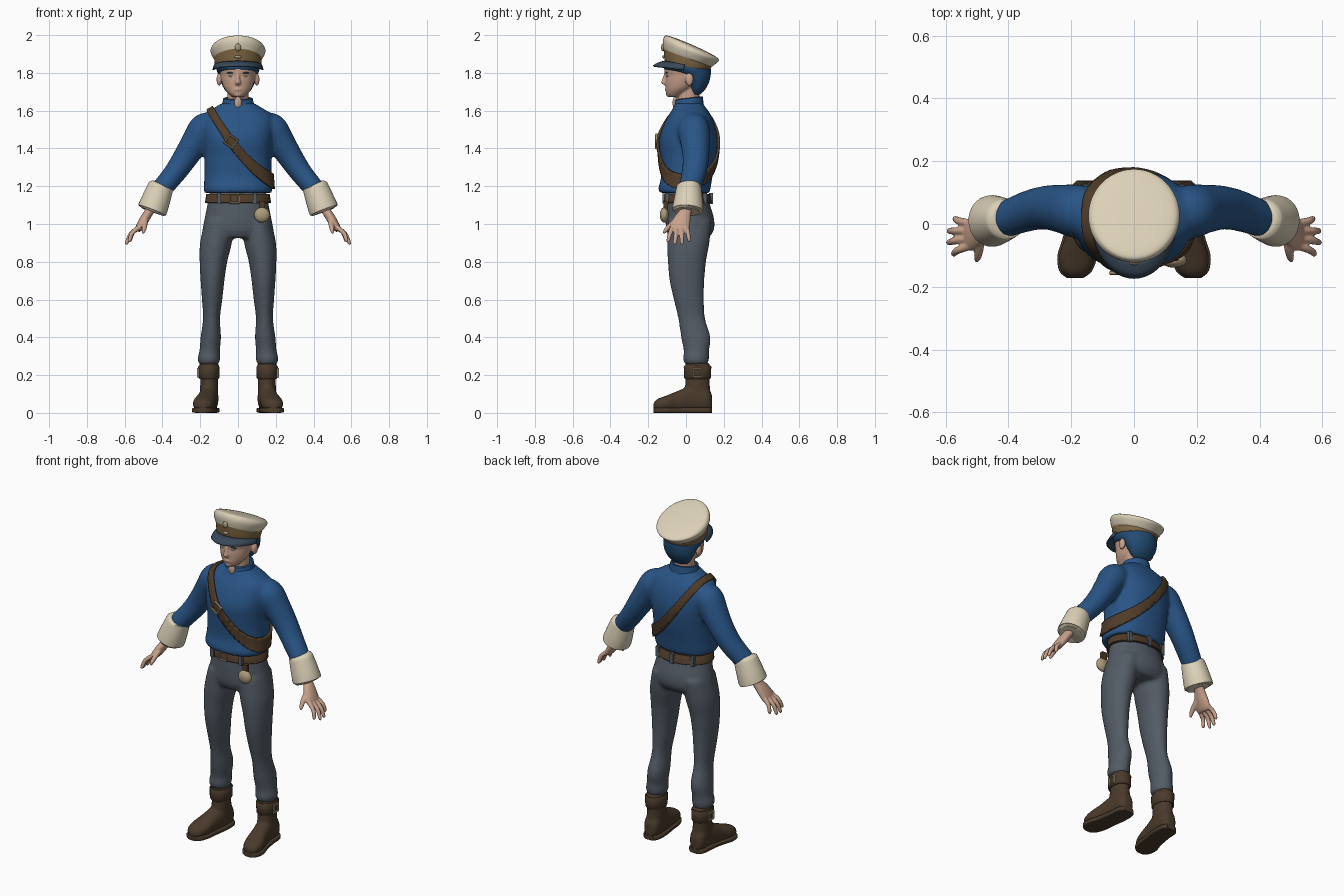
import bpy, bmesh
from math import sin, cos, pi, radians
from mathutils import Vector, Matrix

cube = bpy.data.objects.get("Cube")
if cube:
    bpy.data.objects.remove(cube, do_unlink=True)


def material(name, *rgb):
    m = bpy.data.materials.new(name)
    m.use_nodes = True
    m.diffuse_color = (*rgb, 1)
    m.node_tree.nodes["Principled BSDF"].inputs["Base Color"].default_value = (*rgb, 1)
    return m


BLUE = material("jacket blue", .022, .09, .24)
HAIR = material("hair blue", .016, .07, .17)
CREAM = material("cream", .72, .64, .48)
GREY = material("trouser grey", .085, .105, .13)
BOOT = material("boot brown", .068, .043, .024)
LEATHER = material("strap leather", .08, .045, .022)
SKIN = material("skin", .58, .36, .26)
BAND = material("hat band tan", .21, .135, .055)
PEAK = material("peak slate", .04, .065, .1)
BRASS = material("pale brass", .42, .33, .2)


def smooth_rows(rows, sub):
    """Catmull-Rom interpolation between cross-section rows."""
    out = []
    for i in range(len(rows) - 1):
        a, b, c, d = (rows[min(max(i + k, 0), len(rows) - 1)] for k in (-1, 0, 1, 2))
        for j in range(sub):
            t = j / sub
            out.append([q + .5 * t * (r - p + t * (2*p - 5*q + 4*r - s + t * (3*(q - r) + s - p)))
                        for p, q, r, s in zip(a, b, c, d)])
    return out + [list(rows[-1])]


def span(*rows):
    """Rows of height, half width, front y, back y become centred sections."""
    return [(0, (f + b) / 2, z, w, (b - f) / 2, 0) for z, w, f, b in rows]


def loft(bm, rows, axis="Z", side=1, sub=4, n=36, power=2):
    """Skin superellipse sections (x, y, z, rx, ry, shear); axis None follows the path."""
    rows = smooth_rows([(*r, 0)[:6] for r in rows], sub)
    rings = []
    for i, (x, y, z, rx, ry, shear) in enumerate(rows):
        u = Vector((1, 0, 0))
        v = Vector((0, 1, 0)) if axis == "Z" else Vector((0, 0, 1))
        if axis is None:
            t = Vector(rows[min(i + 1, len(rows) - 1)][:3]) - Vector(rows[max(i - 1, 0)][:3])
            u = Vector((0, 1, 0)).cross(t).normalized()
            v = t.normalized().cross(u)
        ring = []
        for k in range(n):
            c, s = cos(2 * pi * k / n), sin(2 * pi * k / n)
            c, s = (abs(q) ** (2 / power) * (1 if q > 0 else -1) for q in (c, s))
            p = Vector((x, y, z)) + u * rx * c + v * ry * s
            p.z += shear * (p.y - y)
            ring.append(bm.verts.new((p.x * side, p.y, max(p.z, 0))))
        rings.append(ring)
    for a, b in zip(rings, rings[1:]):
        for k in range(n):
            bm.faces.new((a[k], a[k - 1], b[k - 1], b[k]))
    bm.faces.new(rings[0])
    bm.faces.new(rings[-1])
    return bm


def ball(bm, loc, scale):
    m = Matrix.Translation(loc) @ Matrix.Diagonal((*scale, 1))
    bmesh.ops.create_uvsphere(bm, u_segments=20, v_segments=12, radius=1, matrix=m)
    return bm


def make(name, bm, mat, voxel=0, thick=0):
    """Turn a bmesh into an object, fusing its shells when a voxel size is given."""
    bmesh.ops.recalc_face_normals(bm, faces=bm.faces)
    me = bpy.data.meshes.new(name)
    bm.to_mesh(me)
    bm.free()
    ob = bpy.data.objects.new(name, me)
    bpy.context.collection.objects.link(ob)
    me.materials.append(mat)
    bpy.ops.object.select_all(action="DESELECT")
    ob.select_set(True)
    bpy.context.view_layer.objects.active = ob
    bpy.ops.object.shade_smooth_by_angle(angle=radians(45))
    if thick:
        mod = ob.modifiers.new("thickness", "SOLIDIFY")
        mod.thickness, mod.offset = thick, 1
    if voxel:
        mod = ob.modifiers.new("fuse", "REMESH")
        mod.mode, mod.voxel_size, mod.use_smooth_shade = "VOXEL", voxel, True
        mod = ob.modifiers.new("soften", "SMOOTH")
        mod.factor, mod.iterations = .5, 4
    return ob


def buckle(name, loc, size, spin=0, turn=0):
    bpy.ops.mesh.primitive_torus_add(major_segments=4, minor_segments=8,
                                     major_radius=size, minor_radius=size * .2)
    ob = bpy.context.object
    ob.name = name
    ob.matrix_world = (Matrix.Translation(loc) @ Matrix.Rotation(turn, 4, "Z")
                       @ Matrix.Rotation(pi / 2, 4, "X") @ Matrix.Rotation(spin + pi / 4, 4, "Z"))
    ob.data.materials.append(BRASS)


new = bmesh.new
SIDES = (("left", 1), ("right", -1))

# Jacket: torso and sleeves fused
torso = span((1.165, .178, -.14, .125), (1.19, .182, -.146, .13), (1.25, .178, -.132, .14),
             (1.35, .178, -.136, .16), (1.45, .186, -.143, .168), (1.53, .192, -.116, .152),
             (1.58, .178, -.09, .13), (1.61, .135, -.07, .11), (1.64, .085, -.058, .088))
sleeve = [(.14, .035, 1.53, .07, .075), (.18, .04, 1.5, .084, .085), (.225, .048, 1.435, .075, .078),
          (.28, .052, 1.35, .066, .07), (.335, .042, 1.27, .059, .065), (.41, .015, 1.18, .054, .058)]
bm = loft(new(), torso, power=2.3)
for _, s in SIDES:
    loft(bm, sleeve, axis=None, side=s)
make("jacket", bm, BLUE, voxel=.011)
make("collar", loft(new(), [(0, .015, 1.6, .092, .082, .1), (0, .015, 1.665, .078, .074, .12),
                            (0, .015, 1.668, .069, .066, .12), (0, .015, 1.62, .062, .06, 0)],
                    sub=1), BLUE)
make("throat_opening", ball(new(), (0, -.058, 1.642), (.02, .013, .032)), SKIN)


# Shoulder strap: a slanting slice of the torso surface, thickened
def strap_height(x):
    return 1.437 - 1.557 * (x + .037) + 1.8 * (x + .143) * (x + .037)


bm = loft(new(), torso, power=2.3, n=96)
for v in bm.verts:
    v.co.z -= strap_height(v.co.x)
for s in (1, -1):
    bmesh.ops.bisect_plane(bm, geom=bm.verts[:] + bm.edges[:] + bm.faces[:],
                           plane_co=(0, 0, s * .038), plane_no=(0, 0, s), clear_outer=True)
for v in bm.verts:
    v.co.z += strap_height(v.co.x)
make("shoulder_strap", bm, LEATHER, thick=.013)
buckle("strap_buckle", (-.037, -.156, 1.437), .036, spin=radians(55))

# Trousers: hips and legs fused
bm = loft(new(), span((1.17, .152, -.1, .11), (1.1, .163, -.105, .128), (1.03, .177, -.108, .148),
                      (.97, .187, -.105, .148), (.925, .17, -.085, .12)))
leg = [(.1, .02, 1.02, .075, .115), (.117, .012, .9, .084, .112), (.13, .005, .8, .073, .101),
       (.135, .005, .7, .063, .092), (.137, .015, .6, .054, .08), (.14, .03, .5, .045, .071),
       (.144, .052, .4, .054, .078), (.15, .055, .33, .054, .067), (.154, .053, .285, .06, .068),
       (.154, .055, .255, .05, .06)]
for _, s in SIDES:
    loft(bm, leg, side=s)
make("trousers", bm, GREY, voxel=.011)

# Belt, loops and hanging pouch
belt = loft(new(), span((1.11, .172, -.114, .134), (1.113, .175, -.117, .137),
                        (1.157, .168, -.113, .126), (1.16, .165, -.11, .123)), sub=1)
make("belt", belt, LEATHER)
buckle("belt_buckle", (-.02, -.118, 1.135), .033)
bm = new()
for x, y in ((0, .132), (.115, .1), (-.115, .1), (.09, -.1), (-.1, -.098)):
    bmesh.ops.create_cube(bm, size=1, matrix=Matrix.Translation((x, y, 1.135))
                          @ Matrix.Diagonal((.022, .02, .06, 1)))
make("belt_loops", bm, GREY)
make("pouch", ball(new(), (.127, -.115, 1.048), (.042, .024, .04)), BRASS)
bm = new()
bmesh.ops.create_cube(bm, size=1, matrix=Matrix.Translation((.127, -.108, 1.1))
                      @ Matrix.Diagonal((.03, .02, .045, 1)))
make("pouch_hanger", bm, LEATHER)

# Boots, cuffs and hands
foot = [(.152, .138, .055, .025, .04), (.153, .11, .07, .046, .068), (.155, .04, .075, .05, .073),
        (.168, -.04, .06, .052, .058), (.18, -.1, .05, .058, .043), (.186, -.15, .042, .046, .032),
        (.188, -.172, .036, .02, .016)]
sole = [(x, y, .014, rx + .006, .014) for x, y, z, rx, rz in foot]
shaft = [(.153, .06, .06, .05, .072), (.153, .06, .12, .048, .068), (.153, .061, .18, .047, .063),
         (.154, .061, .265, .051, .065)]
ankle = [(.154, .061, .18, .05, .066), (.154, .061, .186, .055, .071), (.154, .061, .244, .057, .073),
         (.154, .061, .25, .052, .068)]
cuff = [(.404, .016, 1.21, .05, .05), (.407, .016, 1.203, .064, .062), (.413, .015, 1.185, .069, .067),
        (.45, .01, 1.085, .079, .082), (.455, .009, 1.072, .074, .078), (.457, .009, 1.067, .06, .062),
        (.445, .011, 1.1, .045, .046)]
palm = [(.44, .01, 1.11, .026, .032), (.468, -.002, 1.068, .024, .031), (.495, -.02, 1.025, .025, .045),
        (.52, -.033, .985, .021, .052), (.532, -.036, .965, .014, .046)]
tips = [(.575, .018, .908), (.595, -.022, .893), (.596, -.06, .892), (.58, -.097, .905)]
for label, s in SIDES:
    bm = loft(new(), foot, axis="Y", side=s, power=2.3)
    loft(bm, shaft, side=s)
    make(label + "_boot", bm, BOOT, voxel=.007)
    make(label + "_sole", loft(new(), sole, axis="Y", side=s, power=5), BOOT)
    make(label + "_boot_strap", loft(new(), ankle, side=s, sub=1), BOOT)
    buckle(label + "_boot_buckle", (s * .212, .06, .212), .03, turn=pi / 2)
    make(label + "_cuff", loft(new(), cuff, axis=None, side=s, sub=2), CREAM)
    bm = loft(new(), palm, axis=None, side=s)
    for k, (x, y, z) in enumerate(tips):
        base = Vector((.522, .002 - .024 * k, .985))
        tip = Vector((x, y, z))
        mid = base.lerp(tip, .5) + Vector((.01, 0, .006))
        loft(bm, [(*base, .013, .013), (*mid, .012, .012), (*base.lerp(tip, .9), .01, .01),
                  (*tip, .005, .005)], axis=None, side=s, n=14)
    loft(bm, [(.488, -.03, 1.03, .016, .018), (.493, -.075, 1.0, .015, .015),
              (.498, -.105, .97, .012, .012), (.502, -.118, .95, .006, .006)],
         axis=None, side=s, n=14)
    make(label + "_hand", bm, SKIN, voxel=.0045)

# Head: skull, neck, ears, nose and lips fused
bm = loft(new(), span((1.672, .028, -.09, -.03), (1.69, .05, -.104, .0), (1.72, .074, -.108, .045),
                      (1.76, .088, -.11, .085), (1.785, .093, -.108, .1), (1.82, .098, -.114, .11),
                      (1.87, .09, -.1, .1)))
loft(bm, span((1.6, .06, -.04, .075), (1.66, .055, -.045, .07), (1.73, .055, -.045, .075)))
loft(bm, [(0, -.105, 1.8, .009, .01), (0, -.111, 1.77, .01, .014), (0, -.114, 1.748, .015, .018),
          (0, -.106, 1.736, .012, .012)], n=16)
ball(bm, (0, -.1, 1.712), (.024, .013, .008))
ball(bm, (0, -.088, 1.685), (.022, .018, .014))
for _, s in SIDES:
    ball(bm, (s * .1, .018, 1.765), (.014, .022, .034))
make("head", bm, SKIN, voxel=.005)
for label, s in SIDES:
    make(label + "_brow", ball(new(), (s * .038, -.102, 1.8), (.022, .006, .004)), HAIR)
    make(label + "_eye", ball(new(), (s * .036, -.099, 1.783), (.014, .005, .005)), CREAM)

# Hair under the cap
make("hair", loft(new(), span((1.685, .045, .03, .075), (1.71, .07, .02, .1), (1.75, .09, .0, .122),
                              (1.785, .102, -.035, .13), (1.81, .112, -.095, .132),
                              (1.825, .115, -.117, .13), (1.86, .112, -.11, .12))), HAIR)

# Peaked cap: band, tilted crown, badge and peak
make("cap_band", loft(new(), [(0, .008, 1.833, .118, .117, -.15), (0, .008, 1.837, .122, .121, -.16),
                              (0, .01, 1.885, .127, .129, -.33)], sub=2, n=48), BAND)
make("cap_crown", loft(new(), [(0, .01, 1.872, .122, .124, -.33), (0, .014, 1.884, .132, .133, -.33),
                               (0, .025, 1.912, .145, .148, -.34), (0, .027, 1.93, .141, .145, -.39),
                               (0, .027, 1.942, .122, .13, -.43), (0, .027, 1.949, .07, .08, -.43),
                               (0, .027, 1.951, .01, .01, -.43)], n=48), CREAM)
make("cap_badge", ball(new(), (0, -.122, 1.935), (.016, .01, .02)), BRASS)
make("cap_stud", ball(new(), (0, -.118, 1.885), (.018, .008, .008)), BRASS)
bm = new()
grid = []
for i in range(25):
    a = radians(-84 + 7 * i)
    grid.append([bm.verts.new((.12 * sin(a) * (1 + .02 * k), .008 - .118 * cos(a) - .02 * k * cos(a),
                               1.836 + .02 * cos(a) - .002 * k * (k + 1))) for k in range(4)])
for a, b in zip(grid, grid[1:]):
    for k in range(3):
        bm.faces.new((a[k], a[k + 1], b[k + 1], b[k]))
make("cap_peak", bm, PEAK, thick=.009)
